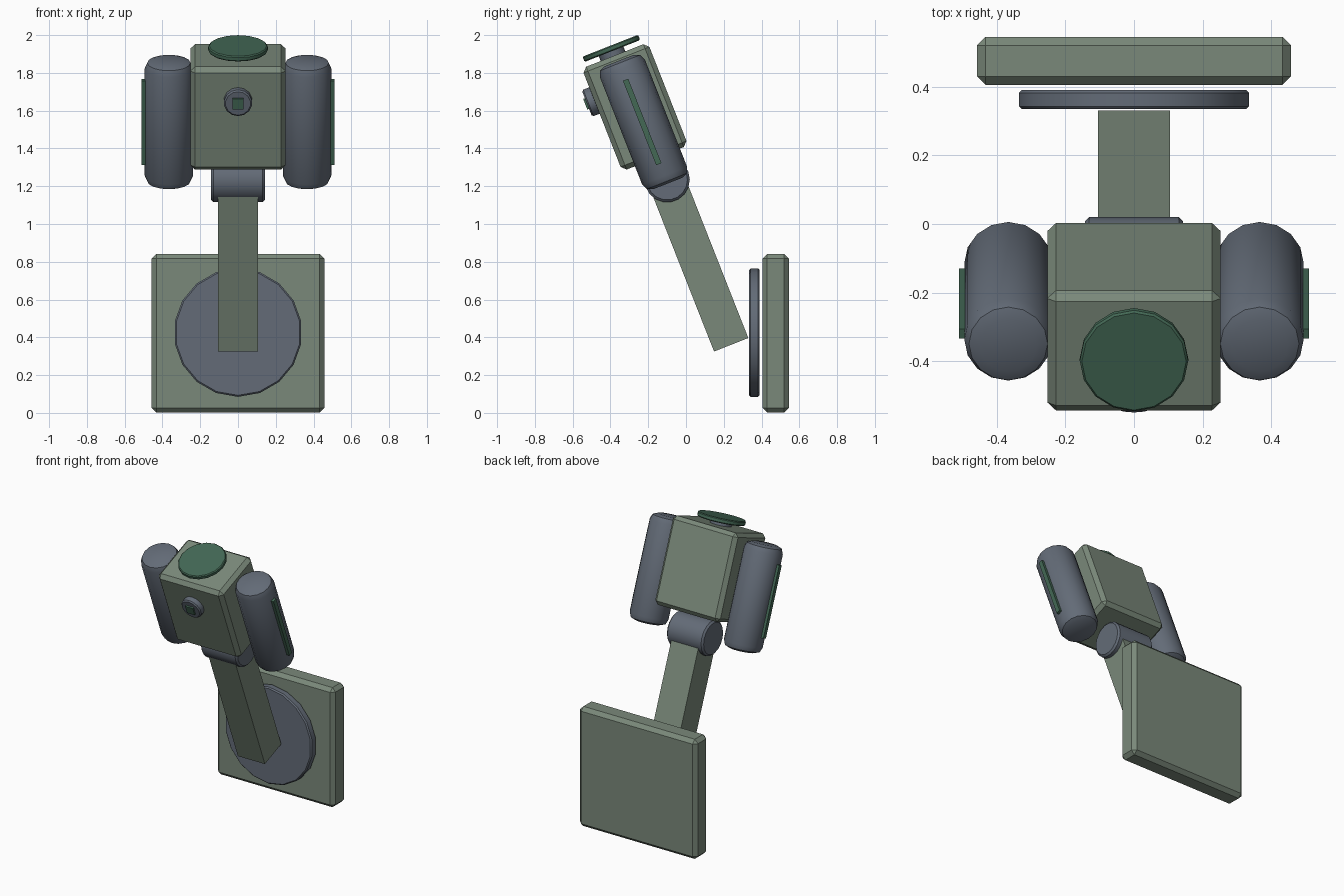
import bpy
import math
from mathutils import Matrix, Vector

if "Cube" in bpy.data.objects:
    bpy.data.objects.remove(bpy.data.objects["Cube"])

TILT = math.radians(21.5)
LEAN = Matrix.Rotation(TILT, 4, 'X')
HEAD = Vector((0, -0.27, 1.62))


def material(name, rgb):
    m = bpy.data.materials.new(name)
    m.diffuse_color = (*rgb, 1)
    m.use_nodes = True
    m.node_tree.nodes["Principled BSDF"].inputs["Base Color"].default_value = m.diffuse_color
    return m


SAGE = material("sage_green", (0.195, 0.250, 0.195))
SLATE = material("slate_grey", (0.125, 0.148, 0.185))
DARK = material("dark_green", (0.056, 0.138, 0.090))


def finish(ob, name, mat, bevel, segments, smooth):
    ob.name = name
    ob.data.materials.append(mat)
    if bevel:
        mod = ob.modifiers.new("bevel", 'BEVEL')
        mod.width = bevel
        mod.segments = segments
        mod.limit_method = 'ANGLE'
        mod.angle_limit = math.radians(40)
        bpy.ops.object.modifier_apply(modifier=mod.name)
    if smooth:
        bpy.ops.object.shade_smooth_by_angle(angle=math.radians(35))
    return ob


def box(name, size, matrix, mat, bevel=0, segments=1):
    bpy.ops.mesh.primitive_cube_add(size=1)
    ob = bpy.context.object
    ob.data.transform(Matrix.Diagonal((*size, 1)))
    ob.matrix_world = matrix
    return finish(ob, name, mat, bevel, segments, bevel > 0)


def cylinder(name, radius, depth, matrix, mat, sides=16, bevel=0, segments=1):
    bpy.ops.mesh.primitive_cylinder_add(vertices=sides, radius=radius, depth=depth)
    ob = bpy.context.object
    ob.matrix_world = matrix
    return finish(ob, name, mat, bevel, segments, True)


def at(x, y, z):
    return Matrix.Translation((x, y, z))


def leaning(x, y, z):
    """Placement in world space, tilted back with the arm."""
    return at(x, y, z) @ LEAN


def on_head(x, y, z):
    """Placement in the tilted frame of the head."""
    return Matrix.Translation(HEAD) @ LEAN @ at(x, y, z)


FACE_Y = Matrix.Rotation(math.pi / 2, 4, 'X')
FACE_X = Matrix.Rotation(math.pi / 2, 4, 'Y')

# Wall mount
box("base_plate", (0.915, 0.14, 0.84), at(0, 0.475, 0.422), SAGE, 0.025)
cylinder("base_disc", 0.34, 0.055, at(0, 0.362, 0.425) @ FACE_Y, SLATE, 18, 0.008)

# Arm and hinge
box("arm", (0.21, 0.195, 0.88), leaning(0, 0.078, 0.77), SAGE)
cylinder("hinge", 0.12, 0.285, at(0, -0.10, 1.235) @ FACE_X, SLATE, 18, 0.012)

# Head body
box("head", (0.505, 0.375, 0.585), on_head(0, 0, 0), SAGE, 0.025)

# Cap on a short neck
cylinder("cap_neck", 0.07, 0.05, on_head(0, -0.01, 0.305), SLATE, 14)
cylinder("cap", 0.158, 0.03, leaning(0, -0.395, 1.93), DARK, 16, 0.006)

# Front knob with a square lens
cylinder("knob", 0.075, 0.05, on_head(0, -0.205, 0.11) @ FACE_Y, SLATE, 14, 0.008)
box("lens", (0.06, 0.02, 0.06), on_head(0, -0.23, 0.11), DARK)

# Side pods with thin strips
for side, label in ((-1, "left"), (1, "right")):
    cylinder(label + "_pod", 0.128, 0.70, leaning(side * 0.366, -0.225, 1.54),
             SLATE, 16, 0.045, 2)
    box(label + "_strip", (0.03, 0.03, 0.48), leaning(side * 0.495, -0.232, 1.54), DARK)
